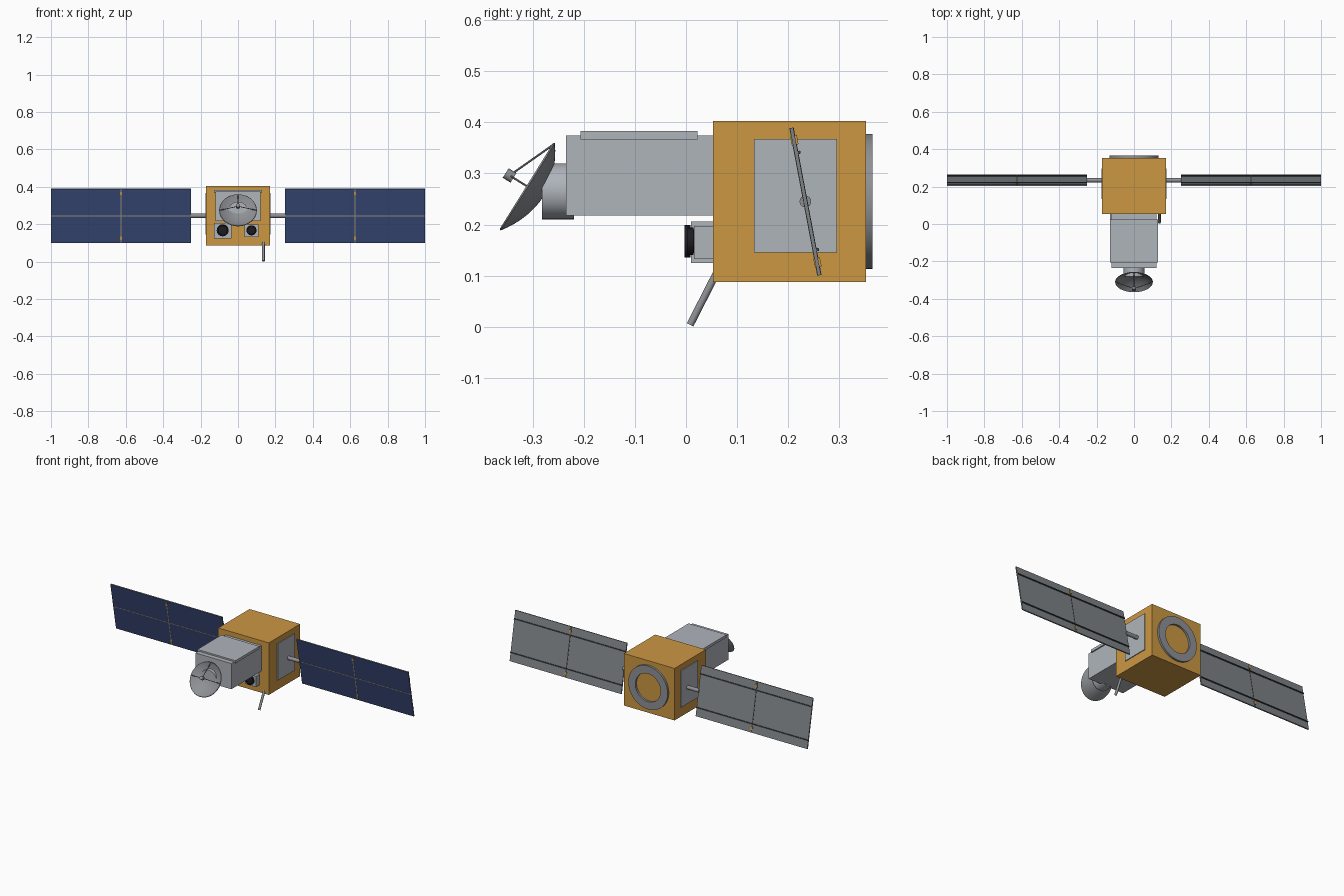
import bpy, bmesh, math
from mathutils import Vector, Matrix

cube = bpy.data.objects.get("Cube")
if cube:
    bpy.data.objects.remove(cube, do_unlink=True)


def material(name, r, g, b):
    m = bpy.data.materials.new(name)
    m.use_nodes = True
    m.diffuse_color = (r, g, b, 1)
    m.node_tree.nodes["Principled BSDF"].inputs["Base Color"].default_value = (r, g, b, 1)
    return m


GOLD = material("gold foil", 0.6, 0.31, 0.055)
LIGHT = material("light grey panel", 0.43, 0.46, 0.5)
METAL = material("metal grey", 0.27, 0.28, 0.3)
BACK = material("panel back grey", 0.21, 0.23, 0.24)
BLUE = material("solar blue", 0.04, 0.065, 0.18)
DARK = material("dark rail", 0.05, 0.055, 0.06)
BLACK = material("lens black", 0.012, 0.012, 0.017)
SEAM = material("tan seam", 0.34, 0.3, 0.2)


def finish(name, bm, mat, smooth=False):
    bmesh.ops.recalc_face_normals(bm, faces=bm.faces)
    me = bpy.data.meshes.new(name)
    bm.to_mesh(me)
    bm.free()
    me.materials.append(mat)
    if smooth:
        me.polygons.foreach_set("use_smooth", [True] * len(me.polygons))
        me.set_sharp_from_angle(angle=math.radians(35))
    ob = bpy.data.objects.new(name, me)
    bpy.context.collection.objects.link(ob)
    return ob


def box(name, mat, x, y, z):
    """Box from (min, max) pairs."""
    bm = bmesh.new()
    size = [b - a for a, b in (x, y, z)]
    mid = [(a + b) / 2 for a, b in (x, y, z)]
    bmesh.ops.create_cube(bm, size=1, matrix=Matrix.Translation(mid) @ Matrix.Diagonal((*size, 1)))
    return finish(name, bm, mat)


def lathe(name, mat, profile, origin, axis, steps=32):
    """Spin (radius, height) points about an axis through origin."""
    bm = bmesh.new()
    verts = [bm.verts.new((r, 0, h)) for r, h in profile]
    edges = [bm.edges.new(p) for p in zip(verts, verts[1:])]
    bmesh.ops.spin(bm, geom=verts + edges, cent=(0, 0, 0), axis=(0, 0, 1),
                   angle=2 * math.pi, steps=steps, use_merge=False)
    bmesh.ops.remove_doubles(bm, verts=bm.verts, dist=0.00005)
    turn = Vector(axis).to_track_quat('Z', 'Y').to_matrix().to_4x4()
    bmesh.ops.transform(bm, matrix=Matrix.Translation(origin) @ turn, verts=bm.verts)
    return finish(name, bm, mat, True)


def rod(name, mat, start, end, r, steps=16):
    axis = Vector(end) - Vector(start)
    n = axis.length
    return lathe(name, mat, [(0, 0), (r, 0), (r, n), (0, n)], start, axis, steps)


# Main body, side radiators and rear ring
box("body", GOLD, (-0.17, 0.17), (0.053, 0.353), (0.087, 0.403))
for side, s in (("left", 1), ("right", -1)):
    box(side + "_radiator", LIGHT, sorted((s * 0.168, s * 0.175)), (0.133, 0.296), (0.145, 0.368))
lathe("rear_ring", METAL, [(0.085, 0), (0.132, 0), (0.132, 0.014), (0.085, 0.014), (0.085, 0)],
      (0, 0.351, 0.245), (0, 1, 0), 48)

# Instrument housing with its lid
box("housing", LIGHT, (-0.12, 0.12), (-0.235, 0.055), (0.218, 0.374))
box("housing_lid", LIGHT, (-0.128, 0.128), (-0.207, 0.023), (0.367, 0.383))
rod("dish_mount", LIGHT, (0, -0.219, 0.265), (0, -0.282, 0.265), 0.055, 32)

# Dish with feed and struts
centre = Vector((0, -0.31, 0.274))
aim = Vector((0, -0.849, 0.528)).normalized()
up = Vector((0, aim.z, -aim.y))
R, DEPTH, N = 0.101, 0.036, 8
outer = [(R * i / N, DEPTH * ((i / N) ** 2 - 1)) for i in range(N + 1)]
inner = [(r * 0.98, h + 0.003) for r, h in reversed(outer)]
lathe("dish", METAL, outer + inner, centre, aim, 32)
feed = centre + aim * 0.042
rod("dish_feed", METAL, feed - aim * 0.009, feed + aim * 0.009, 0.011)
for i, d in enumerate((up, Vector((1, 0, 0)), Vector((-1, 0, 0)))):
    rod(f"feed_strut_{i + 1}", METAL, centre + d * R * 0.98, feed, 0.002, 8)

# Two cameras under the housing
for name, x, half, front, r in (("large", -0.082, 0.046, 0.01, 0.032),
                                ("small", 0.072, 0.037, 0.016, 0.027)):
    z = 0.165
    box(name + "_camera_box", LIGHT, (x - half, x + half), (front, 0.055),
        (z - half * 0.88, z + half * 0.88))
    lathe(name + "_camera_lens", BLACK,
          [(r * 0.8, -0.002), (r * 0.85, 0.006), (r, 0.006), (r, 0.018), (r * 0.8, 0.018),
           (r * 0.75, 0.013), (0, 0.013)], (x, front + 0.005, z + 0.002), (0, -1, 0), 24)

# Rod antenna under the front edge
rod("rod_antenna", METAL, (0.136, 0.064, 0.113), (0.136, 0.008, 0.0035), 0.0072)

# Solar wings, built upright about the shaft and then tilted
HUB, TILT, H, T = (0, 0.234, 0.245), math.radians(10.7), 0.147, 0.0035
for side, s in (("left", 1), ("right", -1)):
    def part(name, mat, x, y, z):
        ob = box(f"{side}_{name}", mat, sorted((s * x[0], s * x[1])), y, z)
        ob.location = HUB
        ob.rotation_euler.x = TILT
        return ob

    rod(side + "_wing_shaft", METAL, (s * 0.165, *HUB[1:]), (s * 0.255, *HUB[1:]), 0.0115)
    for label, x in (("inner", (0.25, 0.623)), ("outer", (0.627, 1.0))):
        panel = part(label + "_solar_panel", BACK, x, (-T, T), (-H, H))
        panel.data.materials.append(BLUE)
        for f in panel.data.polygons:
            f.material_index = int(f.normal.y < -0.5)
        part(label + "_centre_seam", SEAM, x, (-T - 0.0008, -T), (-0.002, 0.002))
    part("fold_seam", SEAM, (0.6225, 0.6275), (-T - 0.0008, 0), (-H, H))
    part("fold_seam_back", DARK, (0.6225, 0.6275), (0, T + 0.0008), (-H, H))
    for label, z in (("lower", -0.097), ("upper", 0.097)):
        part(label + "_back_rail", DARK, (0.25, 1.0), (T, T + 0.005), (z - 0.003, z + 0.003))
    for label, z in (("lower", -0.122), ("upper", 0.122)):
        part(label + "_hinge", GOLD, (0.619, 0.631), (-T - 0.002, T + 0.004), (z - 0.009, z + 0.009))
